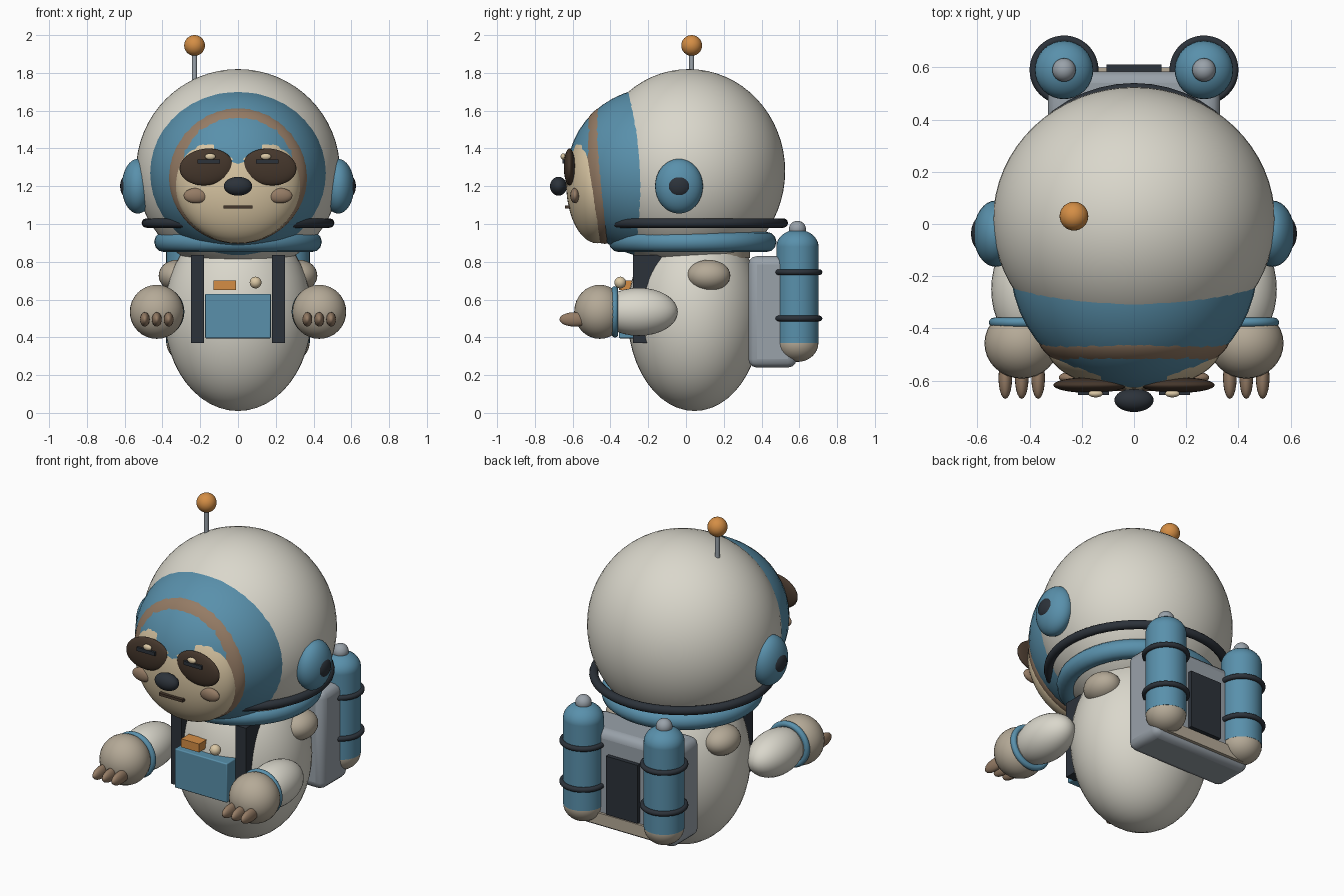
import bpy
import math

cube = bpy.data.objects.get("Cube")
if cube:
    bpy.data.objects.remove(cube, do_unlink=True)


def material(name, rgb):
    m = bpy.data.materials.new(name)
    m.use_nodes = True
    m.diffuse_color = (*rgb, 1)
    m.node_tree.nodes["Principled BSDF"].inputs["Base Color"].default_value = (*rgb, 1)
    return m


SUIT = material("suit white", (0.70, 0.68, 0.60))
BLUE = material("suit blue", (0.10, 0.28, 0.41))
FUR = material("brown fur", (0.30, 0.20, 0.13))
FACE = material("face cream", (0.70, 0.57, 0.37))
PATCH = material("dark brown", (0.06, 0.038, 0.025))
DARK = material("dark rubber", (0.025, 0.032, 0.042))
ORANGE = material("signal orange", (0.66, 0.27, 0.06))
GREY = material("metal grey", (0.32, 0.36, 0.40))
BEIGE = material("glove beige", (0.46, 0.40, 0.31))


def finish(name, mat, smooth=True):
    ob = bpy.context.object
    ob.name = name
    ob.data.materials.append(mat)
    if smooth:
        bpy.ops.object.shade_smooth_by_angle(angle=math.radians(40))
    return ob


def ball(name, mat, loc, radii, tilt=0, segments=32):
    bpy.ops.mesh.primitive_uv_sphere_add(
        segments=segments, ring_count=segments // 2, radius=1, location=loc,
        rotation=(0, tilt, 0))
    bpy.context.object.scale = radii
    return finish(name, mat)


def ring(name, mat, loc, major, minor, rot=(0, 0, 0)):
    bpy.ops.mesh.primitive_torus_add(
        major_radius=major, minor_radius=minor, major_segments=48,
        minor_segments=12, location=loc, rotation=rot)
    return finish(name, mat)


def tube(name, mat, x, y, low, high, radius):
    bpy.ops.mesh.primitive_cylinder_add(
        vertices=32, radius=radius, depth=high - low, location=(x, y, (low + high) / 2))
    return finish(name, mat)


def box(name, mat, low, high, bevel=0.0):
    centre = [(a + b) / 2 for a, b in zip(low, high)]
    bpy.ops.mesh.primitive_cube_add(size=1, location=centre)
    bpy.context.object.scale = [b - a for a, b in zip(low, high)]
    bpy.ops.object.transform_apply(location=False, rotation=False, scale=True)
    ob = finish(name, mat, smooth=bevel > 0)
    if bevel:
        mod = ob.modifiers.new("rounded edges", "BEVEL")
        mod.width = bevel
        mod.segments = 3
    return ob


# Body, helmet and collar
ball("body", SUIT, (0, 0.045, 0.52), (0.39, 0.355, 0.51), segments=48)
ball("helmet", SUIT, (0, 0.015, 1.28), (0.54, 0.51, 0.54), segments=64)
tube("neck", BEIGE, 0, 0.05, 0.82, 0.90, 0.29)
ring("collar", BLUE, (0, 0.035, 0.905), 0.39, 0.054)
ring("helmet_seal", DARK, (0, 0.03, 1.005), 0.485, 0.025)

# Visor rim and face
ball("visor_rim", BLUE, (0, -0.15, 1.272), (0.475, 0.48, 0.452), segments=48)
ball("fur_hood", FUR, (0, -0.43, 1.258), (0.37, 0.16, 0.363), segments=48)
ball("face", FACE, (0, -0.47, 1.22), (0.335, 0.165, 0.322), segments=48)
ball("nose", DARK, (0, -0.675, 1.20), (0.075, 0.045, 0.05))
box("mouth", PATCH, (-0.078, -0.64, 1.082), (0.078, -0.60, 1.098))

# Antenna
tube("antenna_rod", GREY, -0.23, 0.03, 1.70, 1.91, 0.013)
ball("antenna_tip", ORANGE, (-0.23, 0.03, 1.945), (0.055, 0.055, 0.055))

# Chest controls
box("chest_panel", BLUE, (-0.174, -0.355, 0.395), (0.174, -0.26, 0.63), 0.006)
box("chest_light", ORANGE, (-0.13, -0.355, 0.65), (-0.01, -0.28, 0.70))
ball("chest_button", FACE, (0.093, -0.348, 0.69), (0.031, 0.031, 0.031))

# Backpack
box("backpack", GREY, (-0.33, 0.33, 0.24), (0.33, 0.585, 0.83), 0.045)
box("backpack_panel", DARK, (-0.105, 0.57, 0.35), (0.105, 0.61, 0.70))
box("backpack_bar", BEIGE, (-0.27, 0.57, 0.27), (0.27, 0.60, 0.34))

for side, s in (("right", -1), ("left", 1)):
    # Eyes and cheeks
    ball(side + "_eye_patch", PATCH, (s * 0.168, -0.617, 1.302), (0.142, 0.03, 0.097), s * 0.12)
    ball(side + "_eye", FACE, (s * 0.147, -0.65, 1.357), (0.028, 0.014, 0.017))
    box(side + "_eyelid", DARK, (s * 0.155 - 0.06, -0.655, 1.32), (s * 0.155 + 0.06, -0.62, 1.342))
    ball(side + "_cheek", FUR, (s * 0.222, -0.588, 1.15), (0.066, 0.025, 0.04))

    # Ear covers
    ball(side + "_ear_cover", BLUE, (s * 0.53, -0.037, 1.20), (0.085, 0.127, 0.145))
    ball(side + "_ear_cap", DARK, (s * 0.588, -0.037, 1.20), (0.036, 0.063, 0.06))

    # Shoulder, forearm, cuff and glove
    ball(side + "_shoulder", BEIGE, (s * 0.325, 0.12, 0.727), (0.095, 0.115, 0.083))
    ball(side + "_forearm", SUIT, (s * 0.42, -0.25, 0.535), (0.127, 0.207, 0.127))
    ring(side + "_cuff", BLUE, (s * 0.42, -0.377, 0.535), 0.118, 0.018, (math.pi / 2, 0, 0))
    ball(side + "_glove", BEIGE, (s * 0.43, -0.457, 0.535), (0.143, 0.135, 0.143))
    for i in (-1, 0, 1):
        ball(side + "_claw", FUR, (s * 0.43 + i * 0.063, -0.59, 0.495),
             (0.026, 0.08, 0.038), segments=20)

    # Harness strap
    box(side + "_strap", DARK, (s * 0.214 - 0.034, -0.28, 0.37), (s * 0.214 + 0.034, -0.08, 0.835))

    # Air tank with domed ends, knob and bands
    x, y = s * 0.268, 0.59
    tube(side + "_tank", BLUE, x, y, 0.37, 0.88, 0.112)
    ball(side + "_tank_top", BLUE, (x, y, 0.88), (0.112, 0.112, 0.09))
    ball(side + "_tank_base", BEIGE, (x, y, 0.37), (0.111, 0.111, 0.10))
    ball(side + "_tank_knob", GREY, (x, y, 0.972), (0.045, 0.045, 0.045))
    for z in (0.50, 0.745):
        ring(side + "_tank_band", DARK, (x, y, z), 0.117, 0.015)
